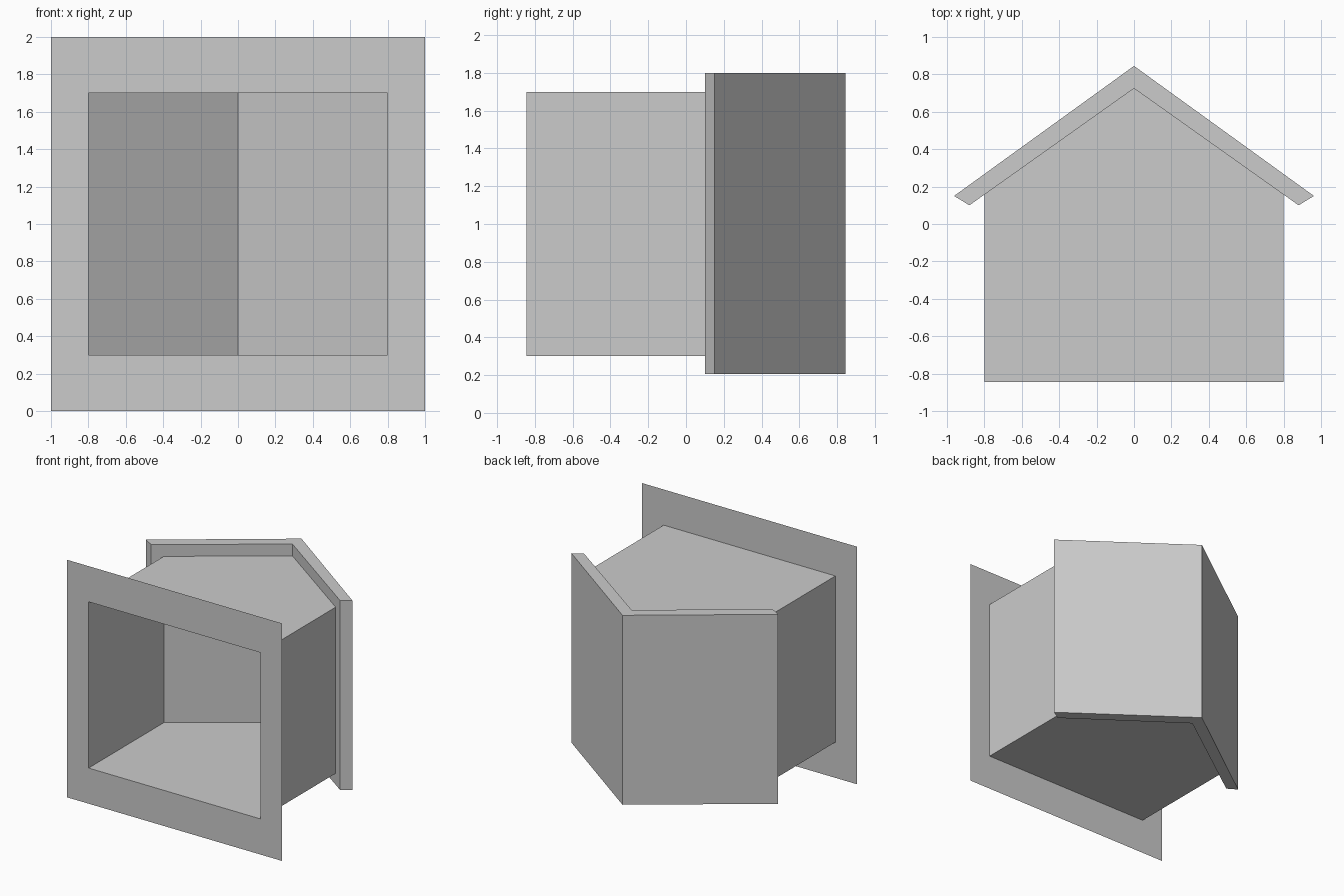
import bpy

if "Cube" in bpy.data.objects:
    bpy.data.objects.remove(bpy.data.objects["Cube"])


def make_object(name, verts, faces):
    mesh = bpy.data.meshes.new(name)
    mesh.from_pydata(verts, [], faces)
    mesh.update()
    obj = bpy.data.objects.new(name, mesh)
    bpy.context.collection.objects.link(obj)
    return obj


def prism(name, half, z0, z1, open_sides=()):
    """Extrude a counter-clockwise xy outline upwards, leaving chosen sides open."""
    n = len(half)
    verts = [(x, y, z) for z in (z0, z1) for x, y in half]
    faces = [tuple(reversed(range(n))), tuple(range(n, 2 * n))]
    for i in range(n):
        if i not in open_sides:
            j = (i + 1) % n
            faces.append((i, j, n + j, n + i))
    return make_object(name, verts, faces)


FRONT = -0.845

# Flat square border around the front opening
outer = [(-1, 0), (1, 0), (1, 2), (-1, 2)]
inner = [(-0.8, 0.3), (0.8, 0.3), (0.8, 1.7), (-0.8, 1.7)]
make_object("front_border",
            [(x, FRONT, z) for x, z in outer + inner],
            [(i, (i + 1) % 4, 4 + (i + 1) % 4, 4 + i) for i in range(4)])

# House-shaped shell, open at the front; the roof slab closes its back
prism("house_shell",
      [(-0.8, FRONT), (0.8, FRONT), (0.8, 0.157), (0, 0.725), (-0.8, 0.157)],
      0.3, 1.7, open_sides=(0, 2, 3))

# Overhanging chevron roof slab
prism("roof_slab",
      [(0, 0.725), (0.88, 0.1), (0.962, 0.15),
       (0, 0.845), (-0.962, 0.15), (-0.88, 0.1)],
      0.205, 1.8)
